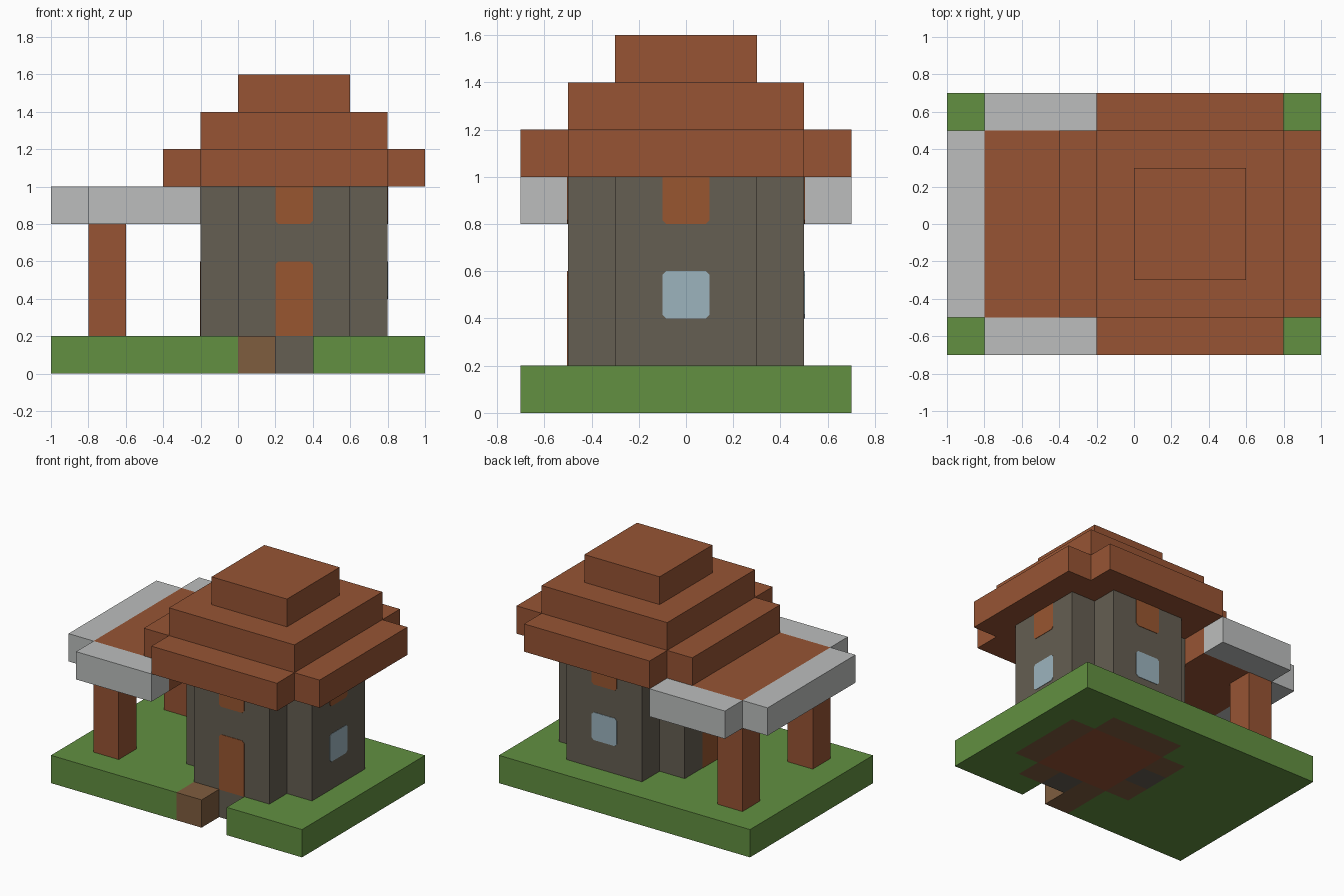
import bpy, bmesh
from math import cos, sin, pi
from mathutils import Matrix, Vector

if "Cube" in bpy.data.objects:
    bpy.data.objects.remove(bpy.data.objects["Cube"], do_unlink=True)

U = 0.2  # building block size


def material(name, rgb):
    m = bpy.data.materials.new(name)
    lin = [((c / 255 + 0.055) / 1.055) ** 2.4 for c in rgb] + [1.0]
    m.use_nodes = True
    m.diffuse_color = lin
    m.node_tree.nodes["Principled BSDF"].inputs["Base Color"].default_value = lin
    return m


GRASS = material("grass green", (98, 144, 65))
EARTH = material("earth brown", (127, 93, 63))
STONE = material("dark stone", (101, 94, 82))
TILE = material("roof tile brown", (151, 84, 52))
WOOD = material("door wood", (153, 86, 48))
TRIM = material("pale trim", (188, 190, 189))
GLASS = material("window blue", (156, 180, 190))


def finish(name, bm, mats):
    bmesh.ops.recalc_face_normals(bm, faces=bm.faces)
    me = bpy.data.meshes.new(name)
    bm.to_mesh(me)
    bm.free()
    for m in mats:
        me.materials.append(m)
    ob = bpy.data.objects.new(name, me)
    bpy.context.collection.objects.link(ob)
    return ob


def prism(name, outline, z0, z1, mat, matrix=None):
    """Extrude a flat outline from z0 to z1."""
    bm = bmesh.new()
    face = bm.faces.new([bm.verts.new((x, y, z0)) for x, y in outline])
    top = bmesh.ops.extrude_face_region(bm, geom=[face])["geom"]
    bmesh.ops.translate(bm, vec=(0, 0, z1 - z0),
                        verts=[g for g in top if isinstance(g, bmesh.types.BMVert)])
    if matrix:
        bm.transform(matrix)
    return finish(name, bm, [mat])


def rect(x0, x1, y0, y1):
    return [(x0, y0), (x1, y0), (x1, y1), (x0, y1)]


def cross(x0, x1, y0, y1):
    """Rectangle with one block missing at each corner."""
    return [(x0 + U, y0), (x1 - U, y0), (x1 - U, y0 + U), (x1, y0 + U),
            (x1, y1 - U), (x1 - U, y1 - U), (x1 - U, y1), (x0 + U, y1),
            (x0 + U, y1 - U), (x0, y1 - U), (x0, y0 + U), (x0 + U, y0 + U)]


# Ground: one layer of blocks, coloured by position, with a gap before the door
def ground_block(i, j):
    if not (0 <= i < 10 and 0 <= j < 7) or (i, j) == (6, 0):
        return None
    if (i, j) == (5, 0):
        return 1
    if (i, j) in ((6, 1), (4, 3)):
        return 2
    in_x, in_y = 5 <= i <= 7, 2 <= j <= 4
    if in_x and in_y:
        return 3
    if (in_x and 1 <= j <= 5) or (in_y and 4 <= i <= 8):
        return 1
    return 0


bm = bmesh.new()
for i in range(10):
    for j in range(7):
        kind = ground_block(i, j)
        if kind is None:
            continue
        corners = rect(i * U - 1, (i + 1) * U - 1, j * U - 0.7, (j + 1) * U - 0.7)
        low = [(x, y, 0) for x, y in corners]
        high = [(x, y, U) for x, y in corners]
        quads = [low, high]
        for k, (di, dj) in enumerate(((0, -1), (1, 0), (0, 1), (-1, 0))):
            if ground_block(i + di, j + dj) is None:
                n = (k + 1) % 4
                quads.append([low[k], low[n], high[n], high[k]])
        for q in quads:
            bm.faces.new([bm.verts.new(p) for p in q]).material_index = kind
bmesh.ops.remove_doubles(bm, verts=bm.verts, dist=0.001)
finish("ground", bm, [GRASS, EARTH, STONE, TILE])

# House walls and stepped roof
prism("walls", cross(-0.2, 0.8, -0.5, 0.5), 0.2, 1.0, STONE)
prism("roof_lower", cross(-0.4, 1.0, -0.7, 0.7), 1.0, 1.2, TILE)
prism("roof_middle", rect(-0.2, 0.8, -0.5, 0.5), 1.2, 1.4, TILE)
prism("roof_top", rect(0.0, 0.6, -0.3, 0.3), 1.4, 1.6, TILE)

# Porch canopy, trim and posts
prism("porch_roof", rect(-0.8, -0.2, -0.5, 0.5), 0.8, 1.0, TILE)
prism("porch_trim_end", rect(-1.0, -0.8, -0.5, 0.5), 0.8, 1.0, TRIM)
for side, s in (("front", -1), ("back", 1)):
    prism("porch_trim_" + side, rect(-0.8, -0.2, s * 0.6 - 0.1, s * 0.6 + 0.1), 0.8, 1.0, TRIM)
    prism("porch_post_" + side, rect(-0.8, -0.6, s * 0.4 - 0.1, s * 0.4 + 0.1), 0.2, 0.8, TILE)


# Thin plates on the walls, with clipped corners below and/or above
def plate(name, turn, z0, z1, mat, clip_low, clip_high):
    c, w = 0.016, U / 2
    pts = [(-w + c, z0), (w - c, z0), (w, z0 + c)] if clip_low else [(-w, z0), (w, z0)]
    if clip_low:
        pts.append((w, z1 - c if clip_high else z1))
    pts += [(w, z1 - c), (w - c, z1), (-w + c, z1), (-w, z1 - c)] if clip_high else [(w, z1), (-w, z1)]
    if clip_low:
        pts.append((-w, z0 + c))
    clean = [p for k, p in enumerate(pts) if p != pts[k - 1]]
    # Stand the plate up facing the front, then turn it around the house centre
    place = (Matrix.Translation(Vector((0.3, 0, 0))) @ Matrix.Rotation(turn * pi / 2, 4, 'Z')
             @ Matrix.Translation(Vector((0, -0.5, 0))) @ Matrix.Rotation(pi / 2, 4, 'X'))
    prism(name, clean, -0.002, 0.003, mat, place)


for turn, side in enumerate(("front", "left", "back", "right")):
    if side in ("front", "right"):
        plate("door_" + side, turn, 0.2, 0.6, WOOD, False, True)
    else:
        plate("window_" + side, turn, 0.4, 0.6, GLASS, True, True)
    if side != "right":
        plate("lintel_" + side, turn, 0.8, 1.0, WOOD, True, False)
